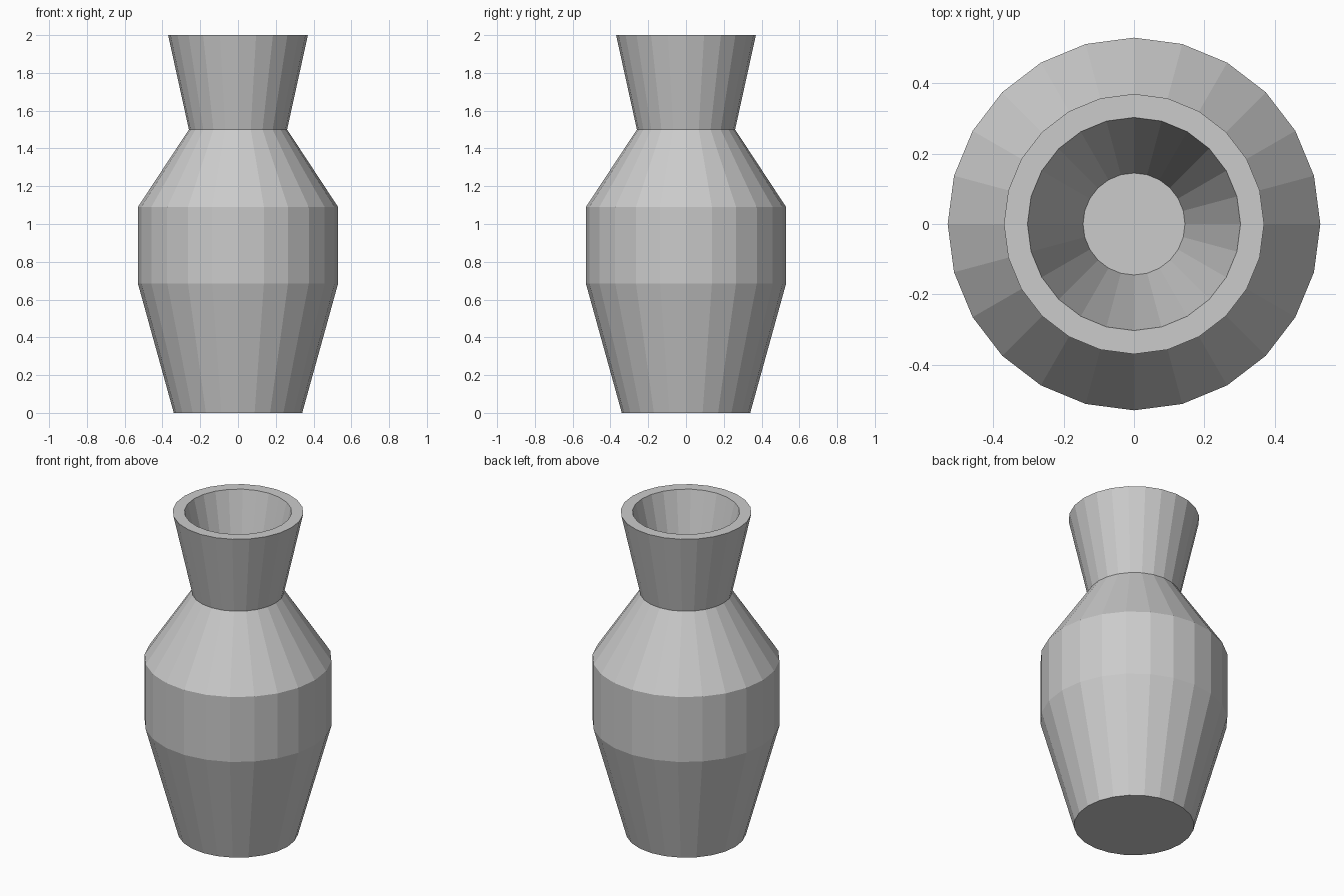
import bpy, bmesh
from math import cos, sin, pi

if "Cube" in bpy.data.objects:
    bpy.data.objects.remove(bpy.data.objects["Cube"])

SIDES = 24

# (radius, height) from the base, up the outside, over the rim, down to the inner floor
PROFILE = [(0.34, 0.0), (0.53, 0.685), (0.53, 1.09), (0.26, 1.5),
           (0.37, 2.0), (0.303, 2.0), (0.145, 1.35)]


def lathe(name, profile, sides):
    """Spin a profile around z and cap both ends."""
    bm = bmesh.new()
    rings = [[bm.verts.new((r * cos(2 * pi * i / sides), r * sin(2 * pi * i / sides), z))
              for i in range(sides)] for r, z in profile]
    for low, high in zip(rings, rings[1:]):
        for i in range(sides):
            j = (i + 1) % sides
            bm.faces.new((low[i], low[j], high[j], high[i]))
    bm.faces.new(rings[0][::-1])   # base
    bm.faces.new(rings[-1])        # inner floor
    mesh = bpy.data.meshes.new(name)
    bm.to_mesh(mesh)
    bm.free()
    obj = bpy.data.objects.new(name, mesh)
    bpy.context.collection.objects.link(obj)
    return obj


# Faceted vase with a hollow neck
lathe("vase", PROFILE, SIDES)
